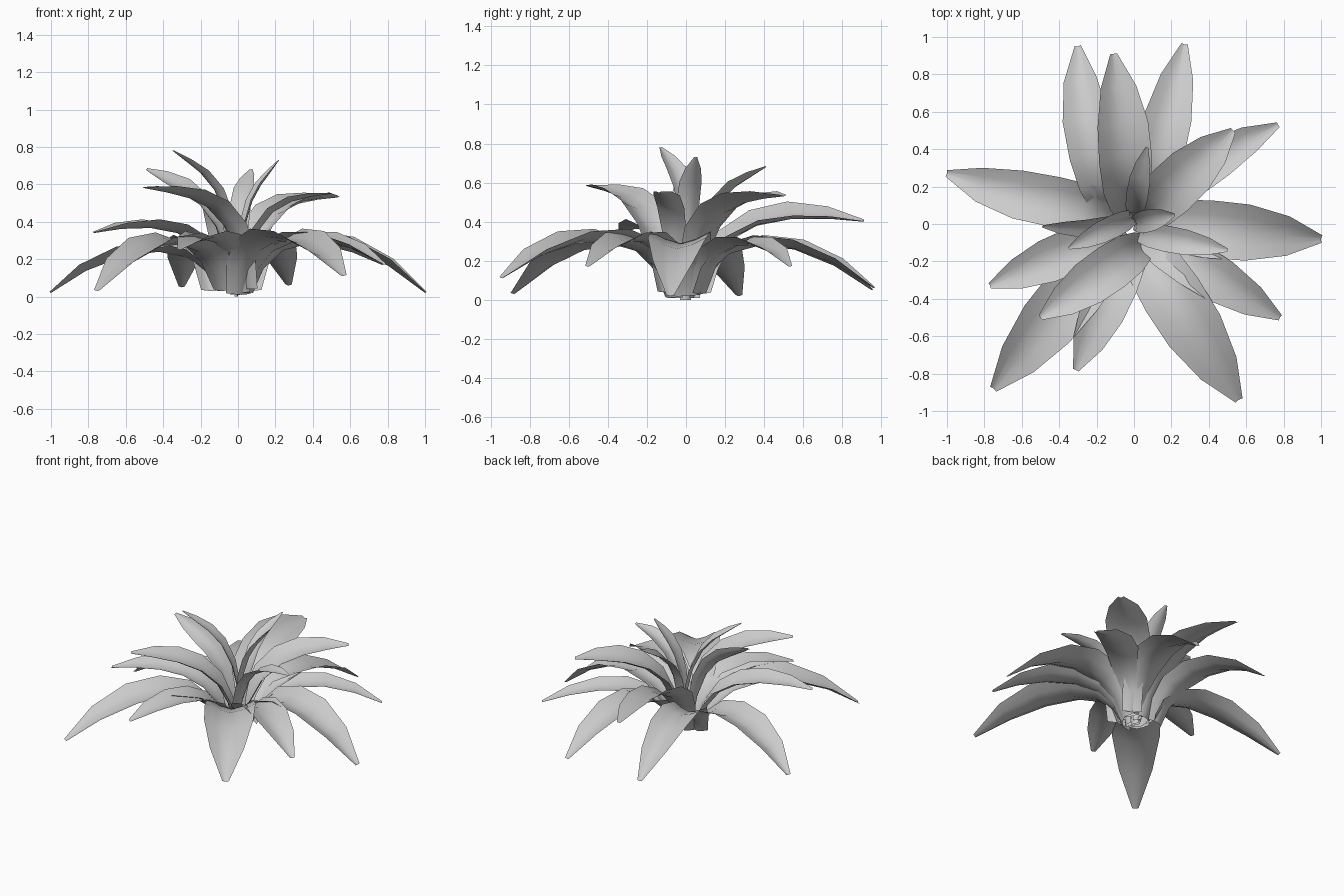
import bpy
import bmesh
from math import sin, cos, radians
from mathutils import Vector

cube = bpy.data.objects.get("Cube")
if cube:
    bpy.data.objects.remove(cube, do_unlink=True)

# One pale colour for the whole plant
pale = bpy.data.materials.new("pale_leaf")
pale.use_nodes = True
pale.diffuse_color = (0.6, 0.6, 0.6, 1)
pale.node_tree.nodes["Principled BSDF"].inputs["Base Color"].default_value = (0.6, 0.6, 0.6, 1)

# Shared leaf outline: position along the leaf, share of full width
OUTLINE = [(0, .48), (.14, .68), (.3, .9), (.48, 1), (.66, .97), (.84, .68), (1, .13)]
ACROSS = (-1, -.5, 0, .5, 1)


def leaf(name, base, tip, arch, width, bow=0, roll=0):
    """Arching, channelled blade; arch is the midrib height, bow a sideways
    bend and roll a twist in degrees that grows towards the tip."""
    a, d = Vector(base), Vector(tip)
    flat = Vector((d.x - a.x, d.y - a.y, 0))
    level = Vector((0, 0, 1)).cross(flat).normalized()
    lift = (arch - .125 * (a.z + d.z)) / .75
    b, c = a + flat * .1, a + flat * .55 + level * bow * 2
    b.z = c.z = lift
    bm = bmesh.new()
    rows = []
    for t, share in OUTLINE:
        s = 1 - t
        mid = a * s**3 + b * (3 * s * s * t) + c * (3 * s * t * t) + d * t**3
        along = (b - a) * s * s + (c - b) * (2 * s * t) + (d - c) * t * t
        up = along.cross(level).normalized()
        turn = radians(roll) * min(1, t * 1.5)
        side = level * cos(turn) - up * sin(turn)
        up = up * cos(turn) + level * sin(turn)
        half = width * share / 2
        rows.append([bm.verts.new(mid + side * half * u + up * half * .4 * abs(u)**1.5)
                     for u in ACROSS])
    for r, q in zip(rows, rows[1:]):
        for i in range(len(ACROSS) - 1):
            bm.faces.new((r[i], q[i], q[i + 1], r[i + 1]))
    mesh = bpy.data.meshes.new(name)
    bm.to_mesh(mesh)
    bm.free()
    for p in mesh.polygons:
        p.use_smooth = True
    mesh.materials.append(pale)
    bpy.context.collection.objects.link(bpy.data.objects.new(name, mesh))


# Low outer leaves that droop to the ground
leaf("outer_leaf_right", (-.11, .07, .03), (-1, .27, .02), .24, .27, bow=.03)
leaf("outer_leaf_left", (.08, 0, .02), (1, -.08, .02), .29, .31)
leaf("outer_leaf_back_right", (-.14, .07, .03), (-.3, .95, .05), .28, .26, bow=.03)
leaf("outer_leaf_back_left", (.07, .07, .03), (.27, .96, .06), .28, .26)
leaf("outer_leaf_left_rear", (.07, .07, .03), (.77, .53, .17), .28, .22, bow=.03)
leaf("outer_leaf_left_front", (.06, -.06, .02), (.78, -.5, .17), .30, .25)
leaf("outer_leaf_front_left", (.02, -.09, .01), (.56, -.94, .11), .30, .33)
leaf("outer_leaf_front_right", (-.09, -.08, .03), (-.75, -.88, .03), .28, .32)

# Middle ring held level
leaf("middle_leaf_front", (0, -.09, .02), (-.31, -.78, .25), .29, .25)
leaf("middle_leaf_back", (-.03, .07, .03), (-.11, .91, .40), .385, .29, roll=-15)
leaf("middle_leaf_right", (-.09, -.04, .03), (-.77, -.33, .34), .345, .24)
leaf("middle_leaf_left", (.04, .03, .03), (.53, .5, .53), .45, .28)
leaf("middle_leaf_front_right", (.05, -.11, .04), (-.5, -.5, .58), .475, .25)

# Upright heart of the rosette
leaf("heart_leaf_back", (0, .04, .01), (.07, .41, .68), .51, .12, roll=15)
leaf("heart_leaf_left", (0, 0, 0), (.22, .05, .73), .52, .12)
leaf("heart_leaf_front", (0, .04, .01), (-.35, -.13, .78), .58, .12)
leaf("heart_leaf_right", (-.04, 0, .01), (-.49, -.01, .68), .51, .13, roll=45)
leaf("heart_leaf_side", (.02, -.05, .01), (.5, -.14, .55), .46, .14)
